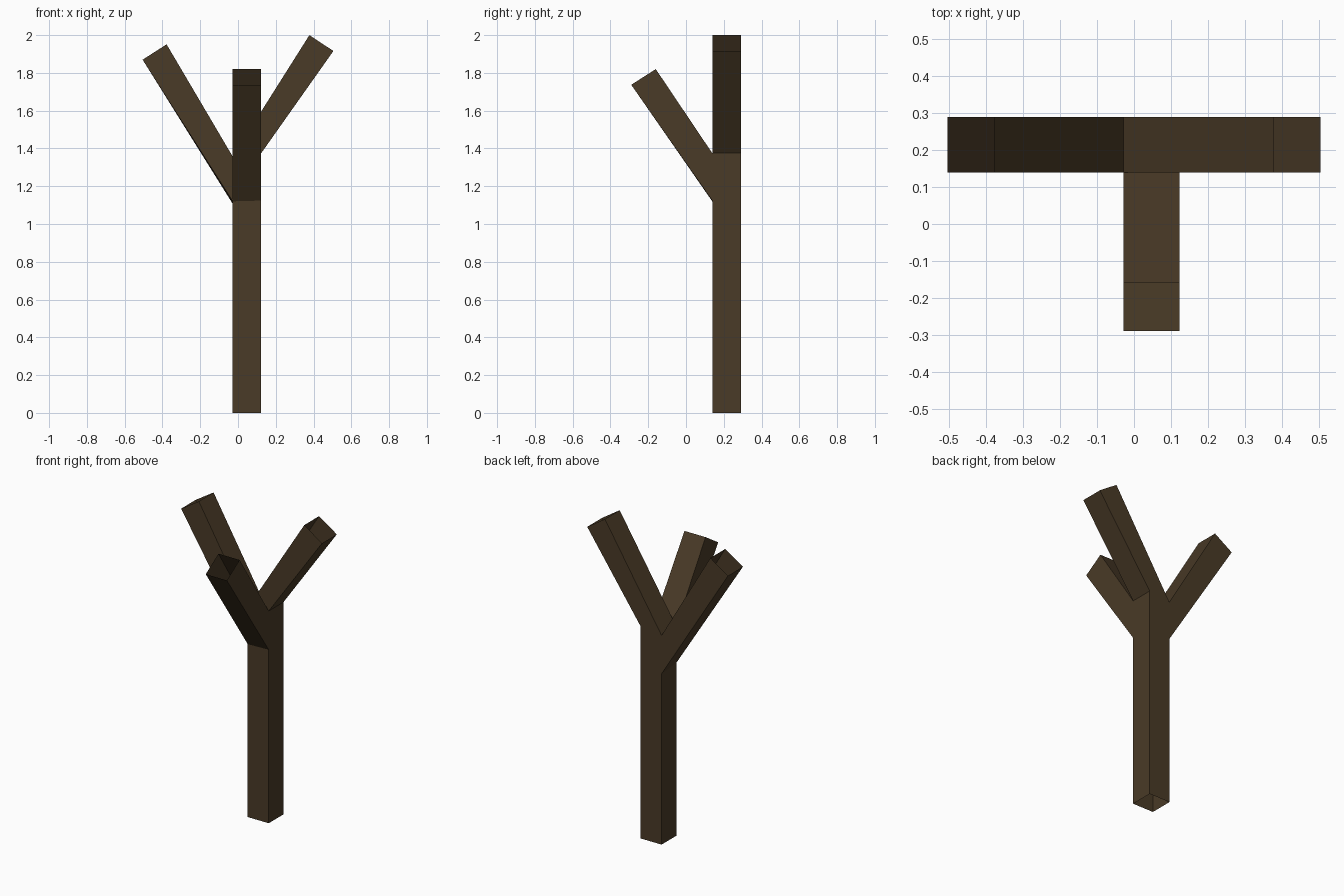
import bpy, bmesh

if "Cube" in bpy.data.objects:
    bpy.data.objects.remove(bpy.data.objects["Cube"])

X0, X1, Y0, Y1 = -0.028, 0.123, 0.139, 0.29   # trunk footprint

bark = bpy.data.materials.new("dark brown bark")
bark.diffuse_color = (0.068, 0.043, 0.020, 1)
bark.use_nodes = True
bark.node_tree.nodes["Principled BSDF"].inputs["Base Color"].default_value = bark.diffuse_color

bm = bmesh.new()


def ring(*points):
    return [bm.verts.new(p) for p in points]


def bridge(a, b, skip=()):
    """Join two four-cornered rings with side faces, leaving out some sides."""
    for i in range(4):
        if i not in skip:
            j = (i + 1) % 4
            bm.faces.new((a[i], a[j], b[j], b[i]))


def level(left_back, left_front, right):
    """Trunk ring: sides run front, right, back, left."""
    return ring((X0, Y0, left_front), (X1, Y0, right),
                (X1, Y1, right), (X0, Y1, left_back))


# Trunk: an open square tube with holes where the side branches grow
base = level(0, 0, 0)
fork = level(1.107, 1.12, 1.124)
crown = level(1.355, 1.357, 1.375)
bridge(base, fork)
bridge(fork, crown, skip=(0, 3))

# Right branch: continues the crown, open at the tip
bridge(crown, ring((0.378, Y0, 2.0), (0.505, Y0, 1.916),
                   (0.505, Y1, 1.916), (0.378, Y1, 2.0)))

# Left branch: grows from the left hole
bridge([fork[3], fork[0], crown[0], crown[3]],
       ring((-0.505, Y1, 1.87), (-0.505, Y0, 1.87),
            (-0.378, Y0, 1.951), (-0.378, Y1, 1.951)))

# Front branch: grows from the front hole
bridge([fork[0], fork[1], crown[1], crown[0]],
       ring((X0, -0.29, 1.737), (X1, -0.29, 1.737),
            (X1, -0.16, 1.82), (X0, -0.16, 1.82)))

mesh = bpy.data.meshes.new("bare_tree")
bm.to_mesh(mesh)
bm.free()
mesh.materials.append(bark)
tree = bpy.data.objects.new("bare_tree", mesh)
bpy.context.collection.objects.link(tree)
